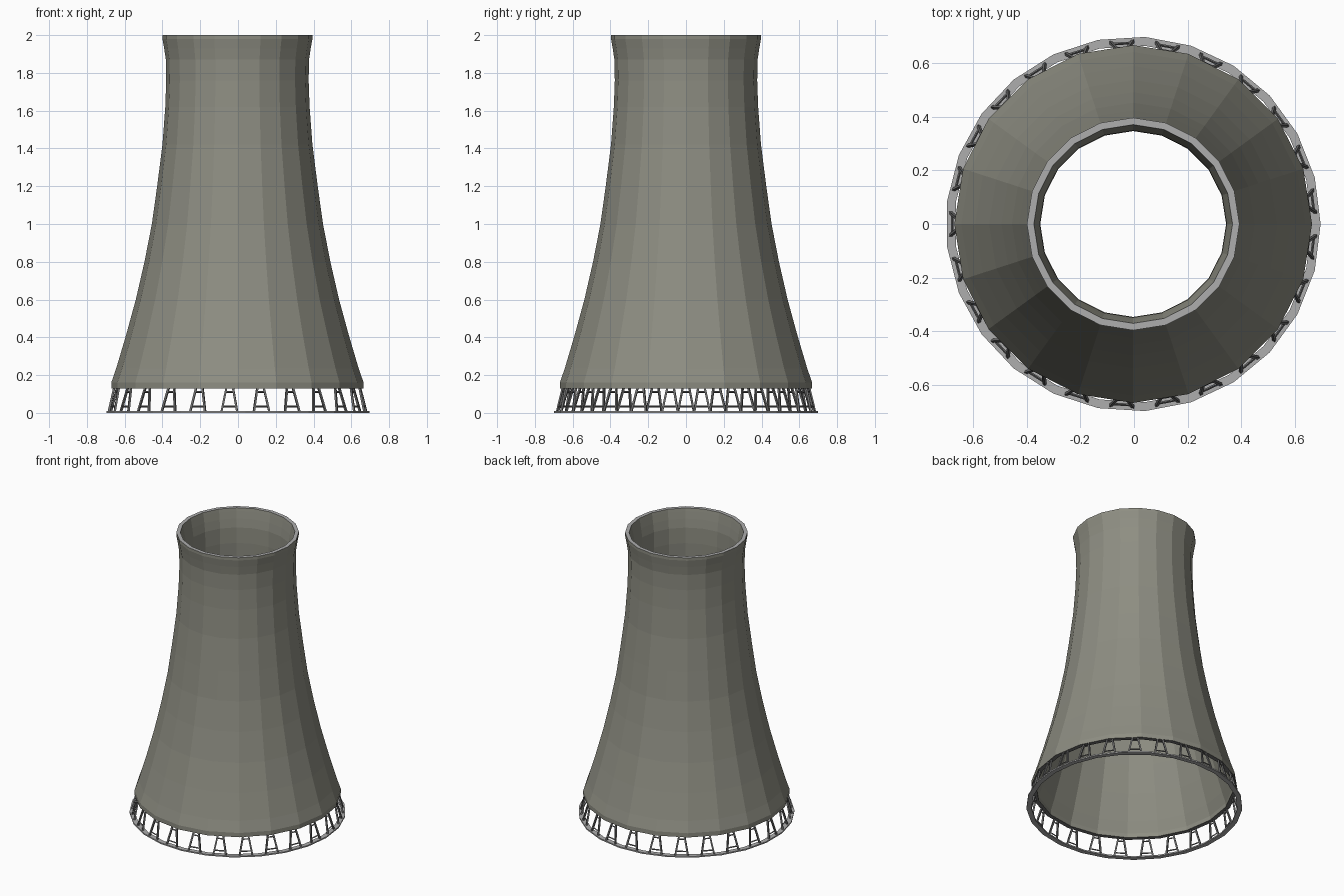
import bpy, bmesh
from math import sin, cos, pi
from mathutils import Vector

if "Cube" in bpy.data.objects:
    bpy.data.objects.remove(bpy.data.objects["Cube"])

CX = -0.003  # odd-sided foundation: recentre its bounds
BAYS = 25
SIDES = 20


def material(name, col):
    m = bpy.data.materials.new(name)
    m.diffuse_color = (*col, 1)
    m.use_nodes = True
    m.node_tree.nodes["Principled BSDF"].inputs["Base Color"].default_value = m.diffuse_color
    return m


concrete = material("olive_concrete", (0.27, 0.27, 0.225))
grey = material("light_grey", (0.42, 0.42, 0.42))
steel = material("dark_grey", (0.16, 0.16, 0.16))


def finish(bm, name, mats):
    bmesh.ops.recalc_face_normals(bm, faces=bm.faces[:])
    me = bpy.data.meshes.new(name)
    bm.to_mesh(me)
    bm.free()
    for m in mats:
        me.materials.append(m)
    ob = bpy.data.objects.new(name, me)
    bpy.context.collection.objects.link(ob)
    return ob


def lathe(name, profile, sides, mats, rule=None):
    """Revolve a closed (r, z) profile; rule picks a material per profile edge."""
    bm = bmesh.new()
    rings = [[bm.verts.new((CX + r * cos(2 * pi * i / sides), r * sin(2 * pi * i / sides), z))
              for r, z in profile] for i in range(sides)]
    n = len(profile)
    for i in range(sides):
        a, b = rings[i], rings[(i + 1) % sides]
        for j in range(n):
            k = (j + 1) % n
            f = bm.faces.new((a[j], b[j], b[k], a[k]))
            if rule:
                f.material_index = rule(profile[j], profile[k])
    return finish(bm, name, mats)


def bar(bm, a, b, radius):
    """Four-sided strut between two points."""
    d = b - a
    rot = d.to_track_quat('Z', 'Y').to_matrix().to_4x4()
    rot.translation = (a + b) / 2
    bmesh.ops.create_cone(bm, cap_ends=True, segments=4, radius1=radius, radius2=radius,
                          depth=d.length, matrix=rot)


# Tower shell: waisted outer wall, offset inner wall, grey top and bottom edges
outer = [(0.668, 0.13), (0.668, 0.16), (0.642, 0.235), (0.59, 0.41), (0.538, 0.6),
         (0.492, 0.8), (0.453, 1.0), (0.425, 1.2), (0.397, 1.42), (0.382, 1.62),
         (0.377, 1.76), (0.379, 1.87), (0.388, 1.93), (0.397, 1.98), (0.397, 2.0)]
T = 0.03
inner = [(r - T, z) for r, z in reversed(outer)]
inner[0] = (0.371, 2.0)
lathe("tower_shell", outer + inner, SIDES, [concrete, grey, steel],
      lambda p, q: 0 if p[1] != q[1] else (1 if p[1] > 1 else 2))

# Foundation ring
lathe("foundation_ring", [(0.667, 0), (0.70, 0), (0.70, 0.009), (0.667, 0.009)], BAYS, [grey])

# A-frame supports centred on each ring side
bm = bmesh.new()
for i in range(BAYS):
    a = 2 * pi * (i + 0.5) / BAYS
    out, side = Vector((cos(a), sin(a), 0)), Vector((-sin(a), cos(a), 0))

    def at(s, t):
        """Point on leg s (-1 or 1) at height fraction t."""
        return (Vector((CX, 0, 0.005 + 0.13 * t)) + out * (0.682 - 0.03 * t)
                + side * s * (0.042 - 0.025 * t))

    for s in (-1, 1):
        bar(bm, at(s, 0), at(s, 1), 0.0075)
    for t in (0.22, 0.82):
        bar(bm, at(-1, t), at(1, t), 0.005)
finish(bm, "support_frames", [steel])
